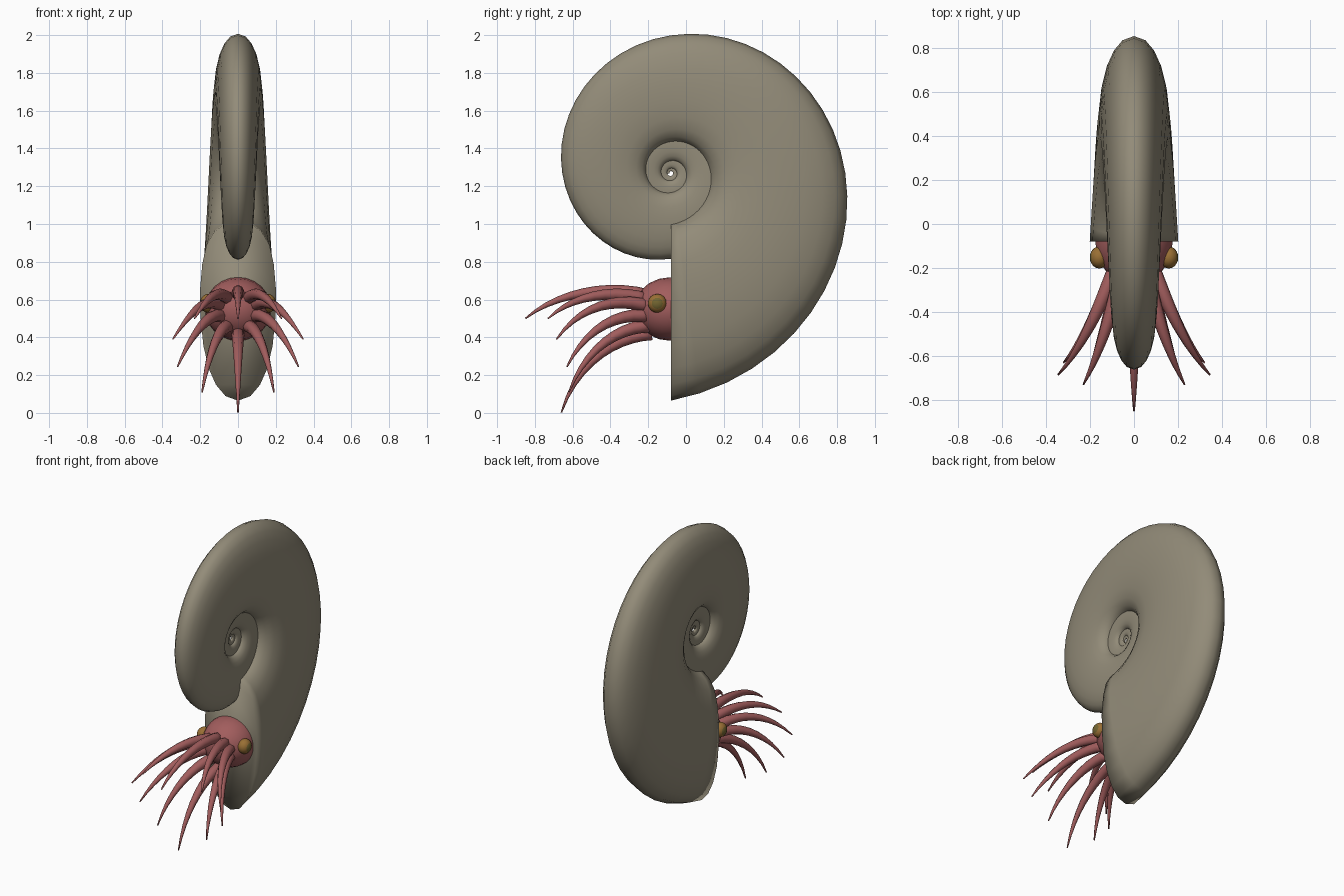
import bpy, bmesh, math
from mathutils import Vector, Matrix

if "Cube" in bpy.data.objects:
    bpy.data.objects.remove(bpy.data.objects["Cube"])


def material(name, rgb):
    m = bpy.data.materials.new(name)
    m.use_nodes = True
    m.diffuse_color = (*rgb, 1)
    bsdf = m.node_tree.nodes["Principled BSDF"]
    bsdf.inputs["Base Color"].default_value = (*rgb, 1)
    bsdf.inputs["Roughness"].default_value = 0.8
    return m


SHELL = material("shell_taupe", (0.29, 0.26, 0.19))
FLESH = material("flesh_red", (0.36, 0.11, 0.11))
IRIS = material("eye_ochre", (0.32, 0.16, 0.035))
PUPIL = material("pupil_olive", (0.17, 0.13, 0.03))


def finish(bm, name, *mats):
    bmesh.ops.recalc_face_normals(bm, faces=bm.faces)
    for f in bm.faces:
        f.smooth = True
    mesh = bpy.data.meshes.new(name)
    bm.to_mesh(mesh)
    bm.free()
    for m in mats:
        mesh.materials.append(m)
    obj = bpy.data.objects.new(name, mesh)
    bpy.context.scene.collection.objects.link(obj)
    return obj


def loft(name, rings, mat):
    """Skin a closed tube through equal rings of points and cap both ends."""
    bm = bmesh.new()
    loops = [[bm.verts.new(p) for p in ring] for ring in rings]
    n = len(loops[0])
    for a, b in zip(loops, loops[1:]):
        for i in range(n):
            j = (i + 1) % n
            bm.faces.new((a[i], a[j], b[j], b[i]))
    bm.faces.new(loops[0])
    bm.faces.new(loops[-1])
    return finish(bm, name, mat)


# Coiled shell: one whorl section swept along a growing spiral
half = [(0.224, 0.058), (0.26, 0.105), (0.315, 0.138), (0.40, 0.157),
        (0.515, 0.167), (0.64, 0.164), (0.76, 0.152), (0.86, 0.128),
        (0.93, 0.097), (0.98, 0.055)]
section = half + [(1.0, 0)] + [(u, -w) for u, w in reversed(half)]
GROWTH, TURNS, STEPS = 2.577, 3.8, 48
CY, CZ = -0.08, 1.27
rings = []
for k in range(int(TURNS * STEPS) + 1):
    turn = k / STEPS
    angle = -math.pi / 2 + turn * math.tau
    flare = 1 + 0.03 * max(0, 1 - turn * 4) ** 2
    size = 1.17 * GROWTH ** -turn
    rings.append([(w * size * flare,
                   CY + math.cos(angle) * u * size * flare,
                   CZ + math.sin(angle) * u * size * flare) for u, w in section])
loft("shell", rings, SHELL)


def ellipsoid(name, centre, radii, mats, segments=20, rings=12):
    bm = bmesh.new()
    bmesh.ops.create_uvsphere(bm, u_segments=segments, v_segments=rings, radius=1)
    # Poles point sideways so that pupils follow the rings
    bmesh.ops.rotate(bm, verts=bm.verts, matrix=Matrix.Rotation(math.pi / 2, 3, "Y"))
    if len(mats) > 1:
        for f in bm.faces:
            f.material_index = int(abs(f.calc_center_median().x) > 0.87)
    bmesh.ops.scale(bm, verts=bm.verts, vec=radii)
    bmesh.ops.translate(bm, verts=bm.verts, vec=centre)
    return finish(bm, name, *mats)


# Head and eyes
ellipsoid("head", (0, -0.085, 0.55), (0.175, 0.19, 0.168), [FLESH])
for side, label in ((1, "left"), (-1, "right")):
    ellipsoid(label + "_eye", (side * 0.158, -0.152, 0.58), (0.043, 0.05, 0.05),
              [IRIS, PUPIL], 16, 10)


def tentacle(name, base, bend_a, bend_b, tip):
    """Tapered tube along a cubic curve."""
    p = [Vector(v) for v in (base, bend_a, bend_b, tip)]
    steps, sides = 10, 8
    rings = []
    for k in range(steps + 1):
        t = k / steps
        s = 1 - t
        c = p[0] * s**3 + p[1] * 3 * s * s * t + p[2] * 3 * s * t * t + p[3] * t**3
        d = ((p[1] - p[0]) * s * s + (p[2] - p[1]) * 2 * s * t + (p[3] - p[2]) * t * t).normalized()
        a = d.cross(Vector((1, 0, 0))).normalized()
        b = d.cross(a)
        r = 0.031 * (1 - t**1.6) + 0.004
        rings.append([c + r * (a * math.cos(i * math.tau / sides) + b * math.sin(i * math.tau / sides))
                      for i in range(sides)])
    loft(name, rings, FLESH)


# Tentacles: single top and bottom arms, the rest in mirrored pairs
arms = {
    "top": ((0, -0.2, 0.62), (0, -0.42, 0.68), (0, -0.68, 0.64), (0, -0.85, 0.5)),
    "upper": ((0.05, -0.2, 0.6), (0.1, -0.4, 0.66), (0.16, -0.6, 0.62), (0.23, -0.73, 0.5)),
    "middle": ((0.08, -0.19, 0.56), (0.15, -0.36, 0.62), (0.23, -0.56, 0.57), (0.345, -0.685, 0.39)),
    "lower": ((0.08, -0.19, 0.51), (0.14, -0.35, 0.54), (0.23, -0.53, 0.45), (0.32, -0.63, 0.245)),
    "under": ((0.05, -0.19, 0.46), (0.09, -0.34, 0.46), (0.15, -0.53, 0.35), (0.19, -0.62, 0.11)),
    "bottom": ((0, -0.18, 0.42), (0, -0.36, 0.41), (0, -0.57, 0.28), (0, -0.66, 0.002)),
}
for label, path in arms.items():
    if path[0][0] == 0:
        tentacle(label + "_tentacle", *path)
        continue
    for side, hand in ((1, "left"), (-1, "right")):
        tentacle(f"{hand}_{label}_tentacle", *[(side * x, y, z) for x, y, z in path])
